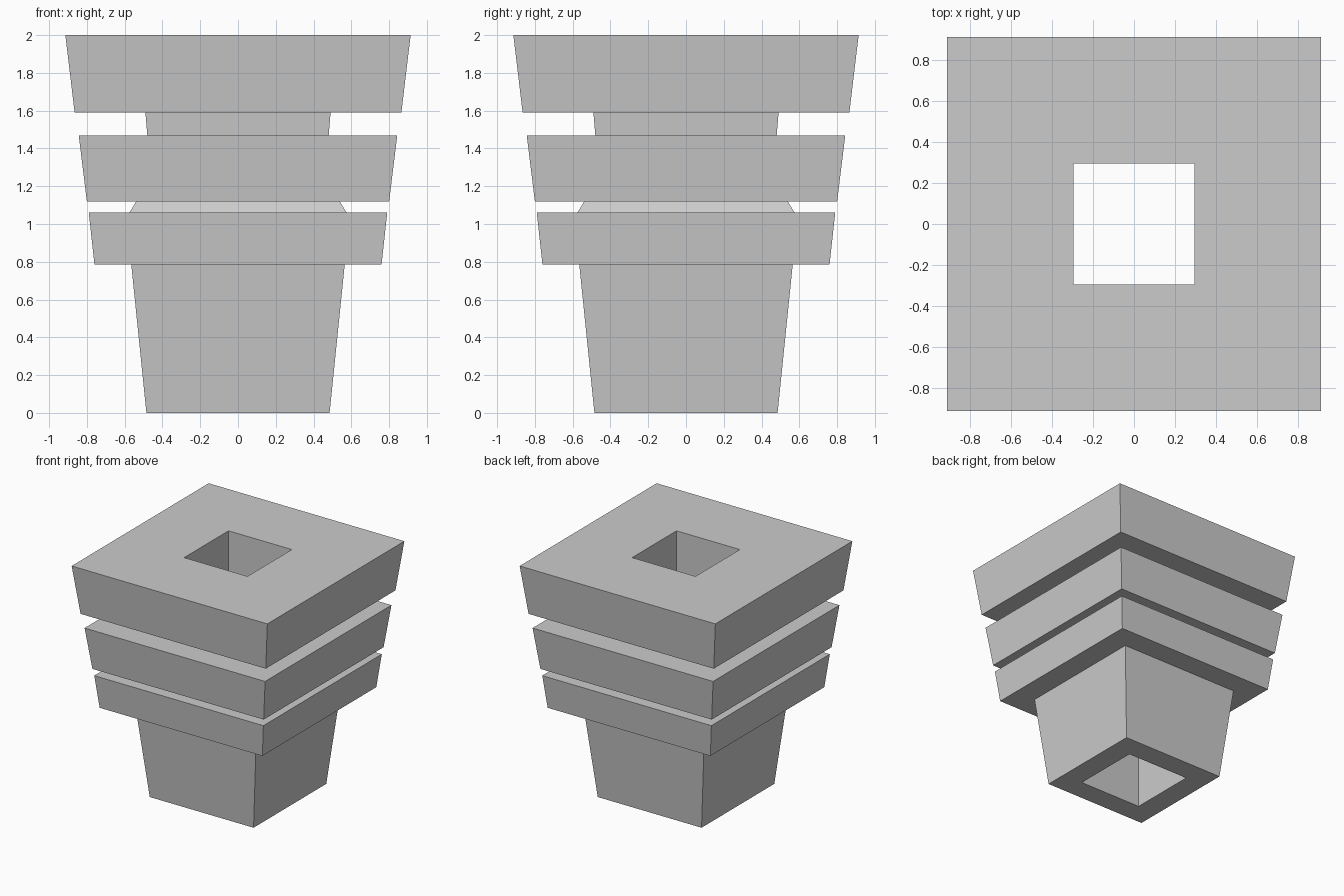
import bpy, bmesh

if "Cube" in bpy.data.objects:
    bpy.data.objects.remove(bpy.data.objects["Cube"])

# Half-width and height of the square cross-section, outside bottom to top,
# then down the straight central shaft
profile = [
    (0.485, 0.00), (0.565, 0.785),                                # tapered base
    (0.76, 0.785), (0.79, 1.06), (0.575, 1.06), (0.54, 1.118),    # lower collar
    (0.80, 1.118), (0.843, 1.468), (0.48, 1.468), (0.49, 1.59),   # middle collar
    (0.865, 1.59), (0.914, 2.00),                                 # top collar
    (0.296, 2.00), (0.296, 0.00),                                 # central shaft
]
corners = [(-1, -1), (1, -1), (1, 1), (-1, 1)]

# Sweep the closed profile around the four corners
bm = bmesh.new()
loops = [[bm.verts.new((sx * r, sy * r, z)) for sx, sy in corners] for r, z in profile]
for i, low in enumerate(loops):
    high = loops[(i + 1) % len(loops)]
    for j in range(4):
        k = (j + 1) % 4
        bm.faces.new((low[j], low[k], high[k], high[j]))
bmesh.ops.recalc_face_normals(bm, faces=bm.faces)

mesh = bpy.data.meshes.new("tiered_square_column")
bm.to_mesh(mesh)
bm.free()
bpy.context.collection.objects.link(bpy.data.objects.new("tiered_square_column", mesh))
